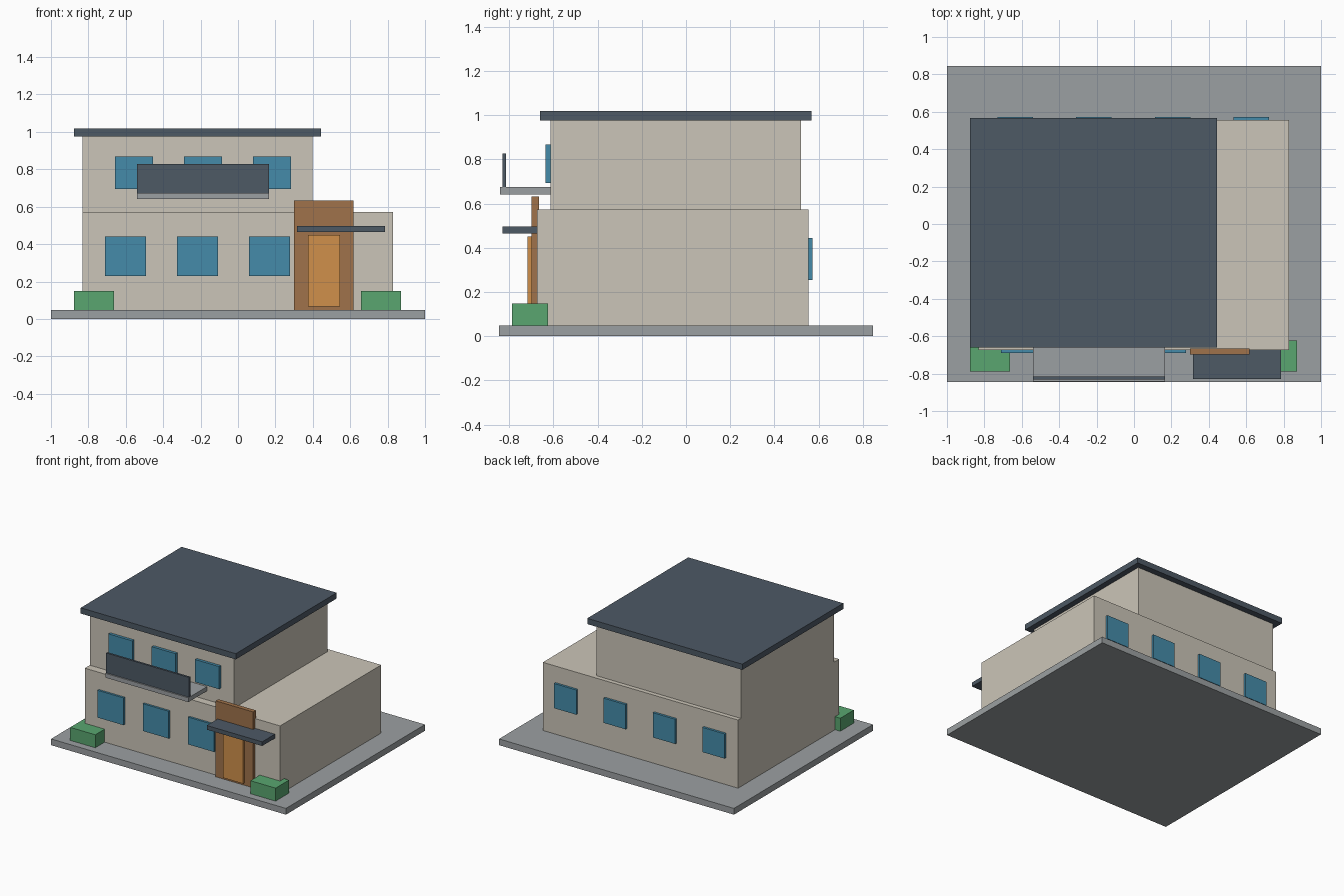
import bpy
import bmesh
from mathutils import Vector

if "Cube" in bpy.data.objects:
    bpy.data.objects.remove(bpy.data.objects["Cube"])


def material(name, rgb):
    m = bpy.data.materials.new(name)
    m.diffuse_color = (*rgb, 1.0)
    m.use_nodes = True
    m.node_tree.nodes["Principled BSDF"].inputs["Base Color"].default_value = m.diffuse_color
    return m


WALL = material("plaster", (0.60, 0.56, 0.48))
DARK = material("slate", (0.075, 0.10, 0.13))
GLASS = material("glass", (0.06, 0.26, 0.40))
WOOD = material("wood", (0.35, 0.17, 0.07))
DOOR = material("door_wood", (0.63, 0.28, 0.07))
GREEN = material("hedge_green", (0.10, 0.38, 0.16))
STONE = material("stone", (0.33, 0.35, 0.36))


def box(name, x, y, z, mat):
    """Axis-aligned box from (min, max) ranges, origin at its centre."""
    lo, hi = Vector((x[0], y[0], z[0])), Vector((x[1], y[1], z[1]))
    bm = bmesh.new()
    bmesh.ops.create_cube(bm, size=1.0)
    bmesh.ops.scale(bm, vec=hi - lo, verts=bm.verts)
    mesh = bpy.data.meshes.new(name)
    bm.to_mesh(mesh)
    bm.free()
    mesh.materials.append(mat)
    ob = bpy.data.objects.new(name, mesh)
    ob.location = (lo + hi) / 2
    bpy.context.collection.objects.link(ob)
    return ob


def window_row(name, first, step, count, width, y, z):
    for i in range(count):
        c = first + i * step
        box(f"{name}_{i + 1}", (c - width / 2, c + width / 2), y, z, GLASS)


# Plot slab and the two storeys
box("ground_slab", (-1, 1), (-0.845, 0.845), (0, 0.048), STONE)
box("lower_storey", (-0.832, 0.83), (-0.674, 0.555), (0.048, 0.572), WALL)
box("upper_storey", (-0.832, 0.398), (-0.614, 0.521), (0.572, 0.975), WALL)
box("roof", (-0.877, 0.443), (-0.66, 0.568), (0.975, 1.019), DARK)

# Windows
window_row("front_lower_window", -0.602, 0.385, 3, 0.22, (-0.69, -0.67), (0.23, 0.44))
window_row("front_upper_window", -0.556, 0.369, 3, 0.204, (-0.636, -0.61), (0.694, 0.868))
window_row("back_window", -0.635, 0.421, 4, 0.19, (0.55, 0.573), (0.255, 0.445))

# Balcony
box("balcony_floor", (-0.54, 0.166), (-0.841, -0.61), (0.641, 0.674), STONE)
box("balcony_rail", (-0.54, 0.166), (-0.831, -0.815), (0.674, 0.827), DARK)

# Entrance
box("entrance_panel", (0.299, 0.618), (-0.698, -0.665), (0.048, 0.632), WOOD)
box("door", (0.374, 0.545), (-0.716, -0.69), (0.067, 0.45), DOOR)
box("entrance_canopy", (0.315, 0.786), (-0.829, -0.674), (0.465, 0.497), DARK)

# Hedges either side of the front
for side, x in (("left", (-0.877, -0.663)), ("right", (0.658, 0.872))):
    box(f"{side}_hedge", x, (-0.788, -0.624), (0.048, 0.148), GREEN)
